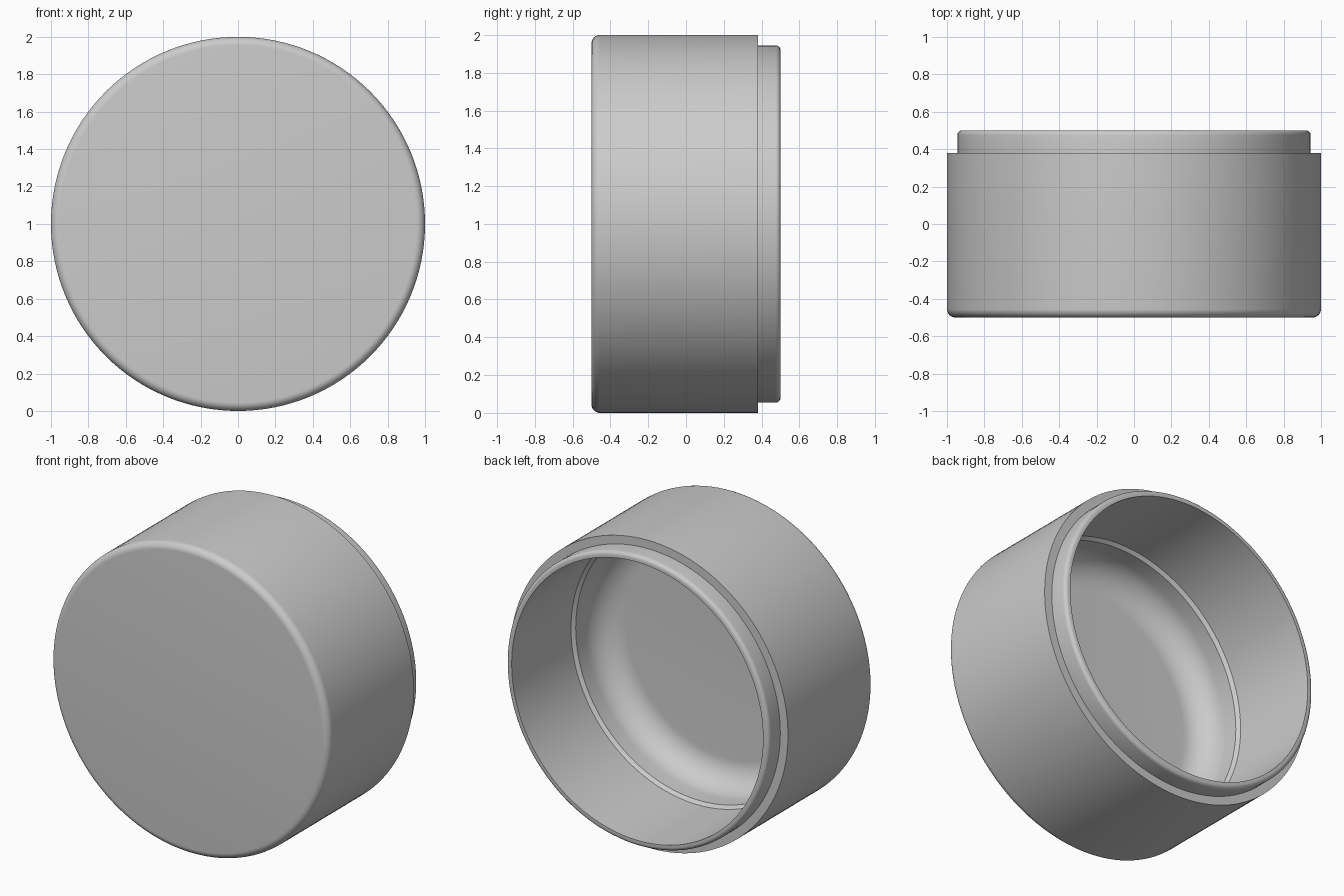
import bpy, bmesh
from math import pi, sin, cos, radians
from mathutils import Vector

cube = bpy.data.objects.get("Cube")
if cube:
    bpy.data.objects.remove(cube, do_unlink=True)

SEGMENTS = 128

# Plain grey material
grey = bpy.data.materials.new("plain_grey")
grey.use_nodes = True
colour = (0.6, 0.6, 0.6, 1)
grey.diffuse_color = colour
grey.node_tree.nodes["Principled BSDF"].inputs["Base Color"].default_value = colour


def arc(radius, y, size, start, end, steps=8):
    """Rounded corner as (radius, y) points about a centre, angles in degrees."""
    angles = [radians(start + (end - start) * i / steps) for i in range(steps + 1)]
    return [(radius + size * cos(a), y + size * sin(a)) for a in angles]


def lathe(name, profile):
    """Turn a (radius, y) profile about the horizontal axis through z = 1."""
    bm = bmesh.new()
    verts = [bm.verts.new((r, y, 1)) for r, y in profile]
    edges = [bm.edges.new(pair) for pair in zip(verts, verts[1:])]
    bmesh.ops.spin(bm, geom=verts + edges, cent=Vector((0, 0, 1)), axis=Vector((0, 1, 0)),
                   angle=2 * pi, steps=SEGMENTS, use_duplicate=False)
    bmesh.ops.remove_doubles(bm, verts=bm.verts, dist=0.0001)
    bmesh.ops.recalc_face_normals(bm, faces=bm.faces)
    mesh = bpy.data.meshes.new(name)
    bm.to_mesh(mesh)
    bm.free()
    mesh.materials.append(grey)
    obj = bpy.data.objects.new(name, mesh)
    bpy.context.collection.objects.link(obj)
    bpy.ops.object.select_all(action='DESELECT')
    obj.select_set(True)
    bpy.context.view_layer.objects.active = obj
    bpy.ops.object.shade_smooth_by_angle(angle=radians(30))
    return obj


# Outside: closed front with a rounded edge, straight wall, shoulder
outside = [(0, -0.5)] + arc(0.955, -0.455, 0.045, -90, 0) + [(1, 0.38), (0.945, 0.38)]
# Raised lip with a softened outer edge
lip = arc(0.92, 0.475, 0.025, 0, 90, 5) + [(0.905, 0.5)]
# Inside: bore, chamfered step, broad fillet and flat floor
inside = [(0.905, -0.11), (0.885, -0.13)] + arc(0.71, -0.225, 0.175, 0, -90, 12) + [(0, -0.4)]

lathe("hollow_cap", outside + lip + inside)
